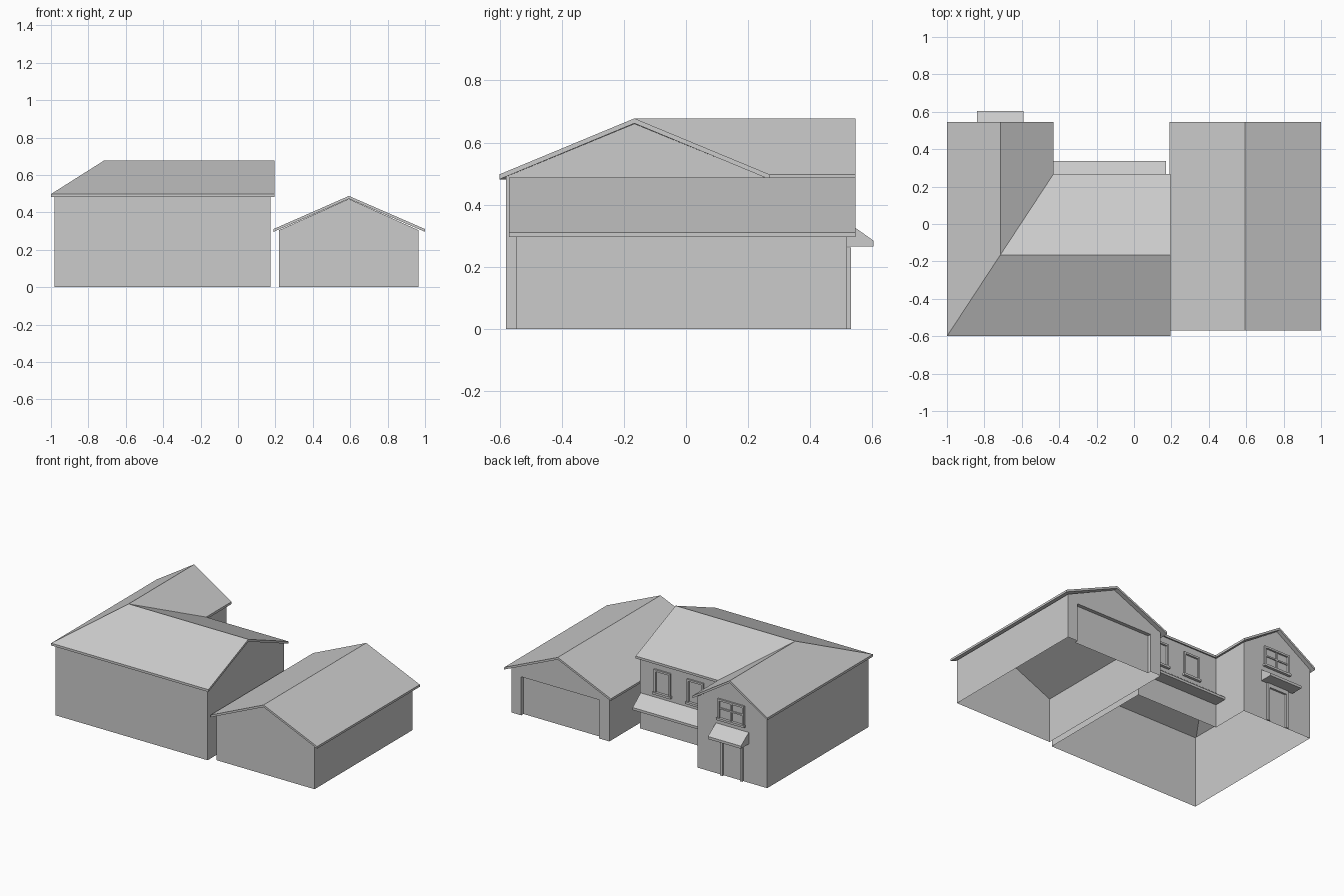
import bpy, bmesh

if "Cube" in bpy.data.objects:
    bpy.data.objects.remove(bpy.data.objects["Cube"])


def mesh(name, verts, faces, drop=0.0, fix=False):
    """Mesh object; drop > 0 thickens the sheet straight downwards."""
    bm = bmesh.new()
    vs = [bm.verts.new(v) for v in verts]
    for f in faces:
        bm.faces.new([vs[i] for i in f])
    if drop:
        ext = bmesh.ops.extrude_face_region(bm, geom=bm.faces[:], use_keep_orig=True)
        low = [g for g in ext["geom"] if isinstance(g, bmesh.types.BMVert)]
        bmesh.ops.translate(bm, vec=(0, 0, -drop), verts=low)
    if drop or fix:
        bmesh.ops.recalc_face_normals(bm, faces=bm.faces[:])
    me = bpy.data.meshes.new(name)
    bm.to_mesh(me)
    bm.free()
    ob = bpy.data.objects.new(name, me)
    bpy.context.collection.objects.link(ob)
    return ob


def box(name, x0, x1, y0, y1, z0, z1):
    v = [(x, y, z) for z in (z0, z1) for x, y in ((x0, y0), (x1, y0), (x1, y1), (x0, y1))]
    f = [(3, 2, 1, 0), (4, 5, 6, 7)] + [(i, (i + 1) % 4, (i + 1) % 4 + 4, i + 4) for i in range(4)]
    return mesh(name, v, f)


def walls(name, ring, closed=True):
    """Open-bottomed wall sheet; ring holds (x, y, top height), counter-clockwise."""
    n = len(ring)
    v = [(x, y, 0) for x, y, z in ring] + list(ring)
    f = [(i, (i + 1) % n, (i + 1) % n + n, i + n) for i in range(n if closed else n - 1)]
    return mesh(name, v, f)


def awning(name, x0, x1, y0, y1, z0, zf, z1):
    """Wedge with a flat underside and a short front edge."""
    prof = [(y0, z0), (y1, z0), (y1, zf), (y0, z1)]
    v = [(x, y, z) for x in (x0, x1) for y, z in prof]
    f = [(0, 1, 2, 3), (7, 6, 5, 4)] + [(i, (i + 1) % 4, (i + 1) % 4 + 4, i + 4) for i in range(4)]
    return mesh(name, v, f, fix=True)


def window(name, cx, y, w, z0, z1, cross=False):
    """Raised frame, sill and optional glazing bars on a back wall."""
    a, b, t = cx - w / 2, cx + w / 2, 0.013
    box(name + "_left", a, a + t, y, y + 0.012, z0, z1)
    box(name + "_right", b - t, b, y, y + 0.012, z0, z1)
    box(name + "_head", a + t, b - t, y, y + 0.012, z1 - t, z1)
    box(name + "_sill", a - 0.006, b + 0.006, y, y + 0.018, z0 - 0.015, z0)
    if cross:
        m = (z0 + z1) / 2
        box(name + "_mullion", cx - 0.005, cx + 0.005, y, y + 0.008, z0, z1 - t)
        box(name + "_transom", a + t, b - t, y, y + 0.007, m - 0.005, m + 0.005)


# L-shaped house: walls with gables on the right and on the back of the wing
E, R = 0.49, 0.661
walls("house_walls", [(-0.98, -0.58, E), (0.175, -0.58, E), (0.175, -0.166, R),
                      (0.175, 0.25, E), (-0.45, 0.25, E), (-0.45, 0.518, E),
                      (-0.715, 0.518, R), (-0.98, 0.518, E)])

# House roof with hip and valley at the corner
e, r = 0.498, 0.678
mesh("house_roof",
     [(-1, -0.6, e), (0.195, -0.6, e), (0.195, 0.268, e), (-0.43, 0.268, e), (-0.43, 0.545, e),
      (-1, 0.545, e), (0.195, -0.166, r), (-0.715, -0.166, r), (-0.715, 0.545, r)],
     [(0, 1, 6, 7), (6, 2, 3, 7), (7, 3, 4, 8), (0, 7, 8, 5)], drop=0.016)

# Garage: three plain sides, back wall notched for the door
gx0, gx1, gm, gy0, gy1 = 0.22, 0.965, 0.593, -0.547, 0.518
ge, gr = 0.305, 0.472
walls("garage_walls", [(gx0, gy1, ge), (gx0, gy0, ge), (gm, gy0, gr), (gx1, gy0, ge),
                       (gx1, gy1, ge)], closed=False)
d0, d1, dz, dy = 0.3, 0.89, 0.265, gy1 - 0.025
mesh("garage_back_wall",
     [(x, gy1, z) for x, z in ((gx0, 0), (gx0, ge), (gm, gr), (gx1, ge), (gx1, 0),
                               (d1, 0), (d1, dz), (d0, dz), (d0, 0))],
     [tuple(range(9))])
mesh("garage_door",
     [(x, y, z) for y in (gy1, dy) for x, z in ((d0, 0), (d0, dz), (d1, dz), (d1, 0))],
     [(4, 5, 6, 7), (0, 1, 5, 4), (1, 2, 6, 5), (2, 3, 7, 6)])
mesh("garage_roof",
     [(x, y, z) for y in (-0.57, 0.545) for x, z in ((0.19, 0.311), (gm, 0.488), (1, 0.311))],
     [(0, 1, 4, 3), (1, 2, 5, 4)], drop=0.015)

# Front-door trim, awnings and windows on the courtyard side
wy = 0.518
for side, x in (("left", -0.79), ("right", -0.64)):
    box("door_post_" + side, x - 0.009, x + 0.009, wy, wy + 0.013, 0, 0.25)
box("door_header", -0.799, -0.631, wy, wy + 0.013, 0.235, 0.262)
awning("door_awning", -0.84, -0.59, wy, 0.604, 0.266, 0.284, 0.345)
awning("long_awning", -0.45, 0.17, 0.25, 0.336, 0.16, 0.177, 0.245)
window("gable_window", -0.71, wy, 0.2, 0.39, 0.52, cross=True)
for i, cx in enumerate((0.0, -0.25)):
    window("court_window_%d" % (i + 1), cx, 0.25, 0.125, 0.285, 0.44)
